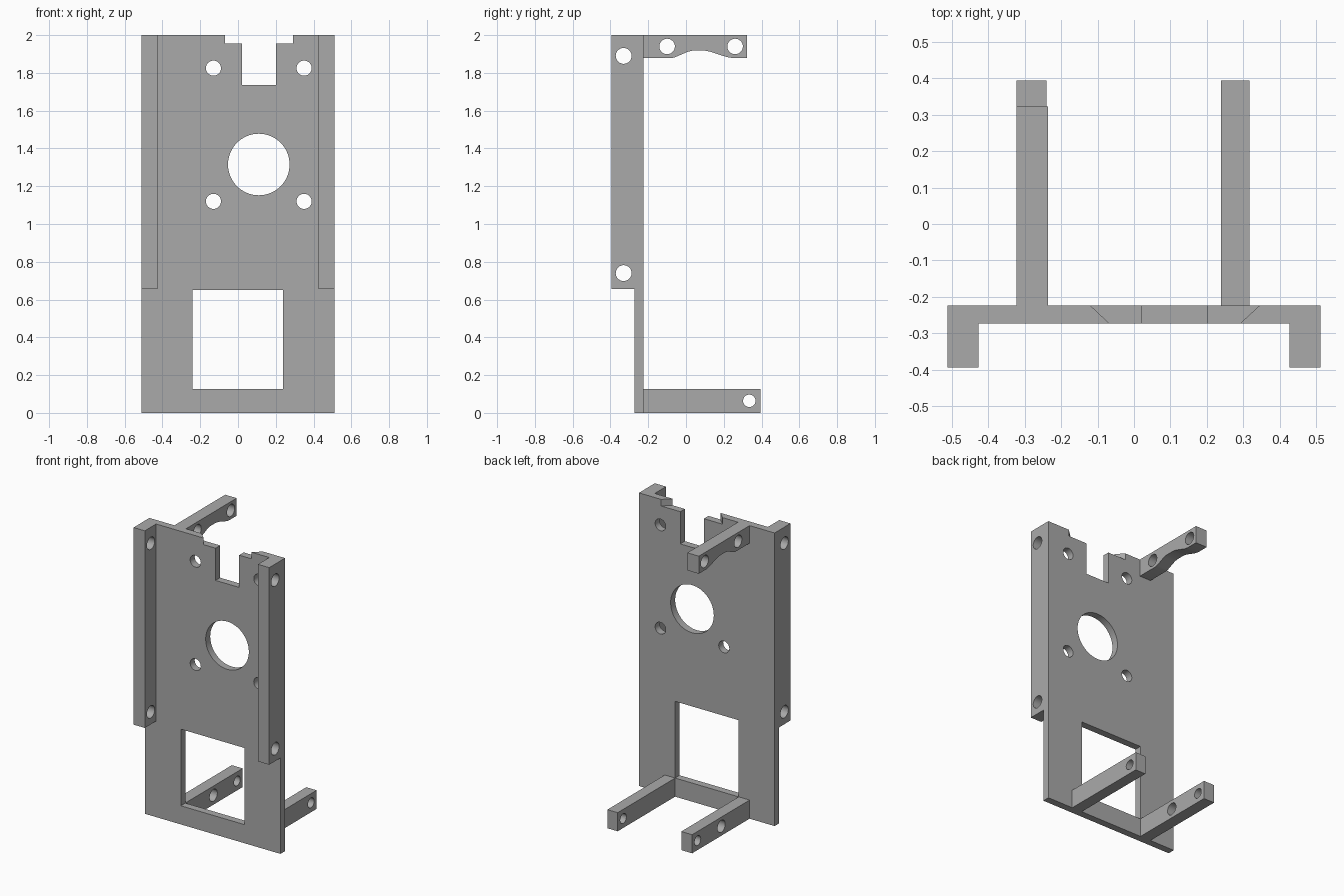
import bpy, bmesh, math
from mathutils import Vector

cube = bpy.data.objects.get("Cube")
if cube:
    bpy.data.objects.remove(cube, do_unlink=True)

grey = bpy.data.materials.new("plain_grey")
grey.use_nodes = True
grey.diffuse_color = (0.4, 0.4, 0.4, 1)
grey.node_tree.nodes["Principled BSDF"].inputs["Base Color"].default_value = (0.4, 0.4, 0.4, 1)

# Turns a flat profile point and a depth into a position, per extrusion axis
PLACE = {
    "X": lambda a, b, d: Vector((d, a, b)),
    "Y": lambda a, b, d: Vector((a, d, b)),
    "Z": lambda a, b, d: Vector((a, b, d)),
}


def prism(name, axis, profile, start, end):
    """Extrude a closed profile along an axis."""
    bm = bmesh.new()
    base = bm.faces.new([bm.verts.new(PLACE[axis](a, b, start)) for a, b in profile])
    out = bmesh.ops.extrude_face_region(bm, geom=[base], use_keep_orig=True)
    verts = [g for g in out["geom"] if isinstance(g, bmesh.types.BMVert)]
    bmesh.ops.translate(bm, verts=verts, vec=PLACE[axis](0, 0, end - start))
    bmesh.ops.recalc_face_normals(bm, faces=bm.faces)
    mesh = bpy.data.meshes.new(name)
    bm.to_mesh(mesh)
    bm.free()
    mesh.materials.append(grey)
    obj = bpy.data.objects.new(name, mesh)
    bpy.context.collection.objects.link(obj)
    return obj


def rect(a0, a1, b0, b1):
    return [(a0, b0), (a1, b0), (a1, b1), (a0, b1)]


def circle(a, b, r, sides=40):
    turn = 2 * math.pi / sides
    return [(a + r * math.cos(i * turn), b + r * math.sin(i * turn)) for i in range(sides)]


def cut(part, cutters):
    """Subtract the cutters, then discard them and shade the part."""
    for cutter in cutters:
        cutter.hide_render = True
        mod = part.modifiers.new("cut", "BOOLEAN")
        mod.operation, mod.solver, mod.object = "DIFFERENCE", "EXACT", cutter
    bpy.context.view_layer.update()
    graph = bpy.context.evaluated_depsgraph_get()
    mesh = bpy.data.meshes.new_from_object(part.evaluated_get(graph))
    part.modifiers.clear()
    part.data = mesh
    for cutter in cutters:
        bpy.data.objects.remove(cutter, do_unlink=True)
    bpy.ops.object.select_all(action="DESELECT")
    part.select_set(True)
    bpy.context.view_layer.objects.active = part
    bpy.ops.object.shade_smooth_by_angle(angle=math.radians(30))


# Upright plate with two forward side flanges
W, IN, BACK, FACE, FRONT = 0.512, 0.427, -0.224, -0.273, -0.395
channel = [(-W, BACK), (-W, FRONT), (-IN, FRONT), (-IN, FACE),
           (IN, FACE), (IN, FRONT), (W, FRONT), (W, BACK)]
plate = prism("mounting_plate", "Z", channel, 0, 2)

cutters = [
    # Flanges stop above the lower section
    prism("flange_trim", "Z", rect(-1, 1, -1, FACE), -1, 0.655),
    # Square window
    prism("window_cutter", "Y", rect(-0.241, 0.239, 0.127, 0.65), -1, 1),
    # Top slot and its shallow step, flared to the rear
    prism("slot_cutter", "Y", rect(0.022, 0.2, 1.735, 2.2), -1, 1),
    prism("step_cutter", "Z", [(-0.02, FACE - 0.05), (0.24, FACE - 0.05), (0.292, FACE),
                               (0.345, BACK), (0.4, BACK + 0.05), (-0.17, BACK + 0.05),
                               (-0.12, BACK), (-0.068, FACE)], 1.955, 2.2),
    # Large round opening
    prism("opening_cutter", "Y", circle(0.11, 1.315, 0.163, 64), -1, 1),
]
# Four screw holes around the opening
for x in (-0.13, 0.35):
    for z in (1.12, 1.825):
        cutters.append(prism("screw_cutter", "Y", circle(x, z, 0.04), -1, 1))
# Sideways holes through both flanges
for z in (0.74, 1.89):
    cutters.append(prism("flange_cutter", "X", circle(-0.33, z, 0.042), -1, 1))
cut(plate, cutters)

# Upper rear arm with a relieved underside
arm_profile = [(BACK, 2), (BACK, 1.88), (-0.07, 1.88), (-0.055, 1.884), (0.01, 1.912),
               (0.035, 1.918), (0.1, 1.918), (0.13, 1.912), (0.215, 1.884),
               (0.24, 1.88), (0.323, 1.88), (0.323, 2)]
upper_arm = prism("upper_right_arm", "X", arm_profile, -0.323, -0.236)
cut(upper_arm, [prism("arm_cutter", "X", circle(y, 1.94, 0.041), -1, 1) for y in (-0.1, 0.26)])

# Lower rear arms; the right one has a second hole
for name, x0, x1, holes in (
    ("lower_right_arm", -0.323, -0.241, [(0.335, 0.033), (0.08, 0.041)]),
    ("lower_left_arm", 0.239, 0.317, [(0.335, 0.033)]),
):
    arm = prism(name, "X", rect(BACK, 0.395, 0, 0.127), x0, x1)
    cut(arm, [prism("arm_cutter", "X", circle(y, 0.064, r), -1, 1) for y, r in holes])
